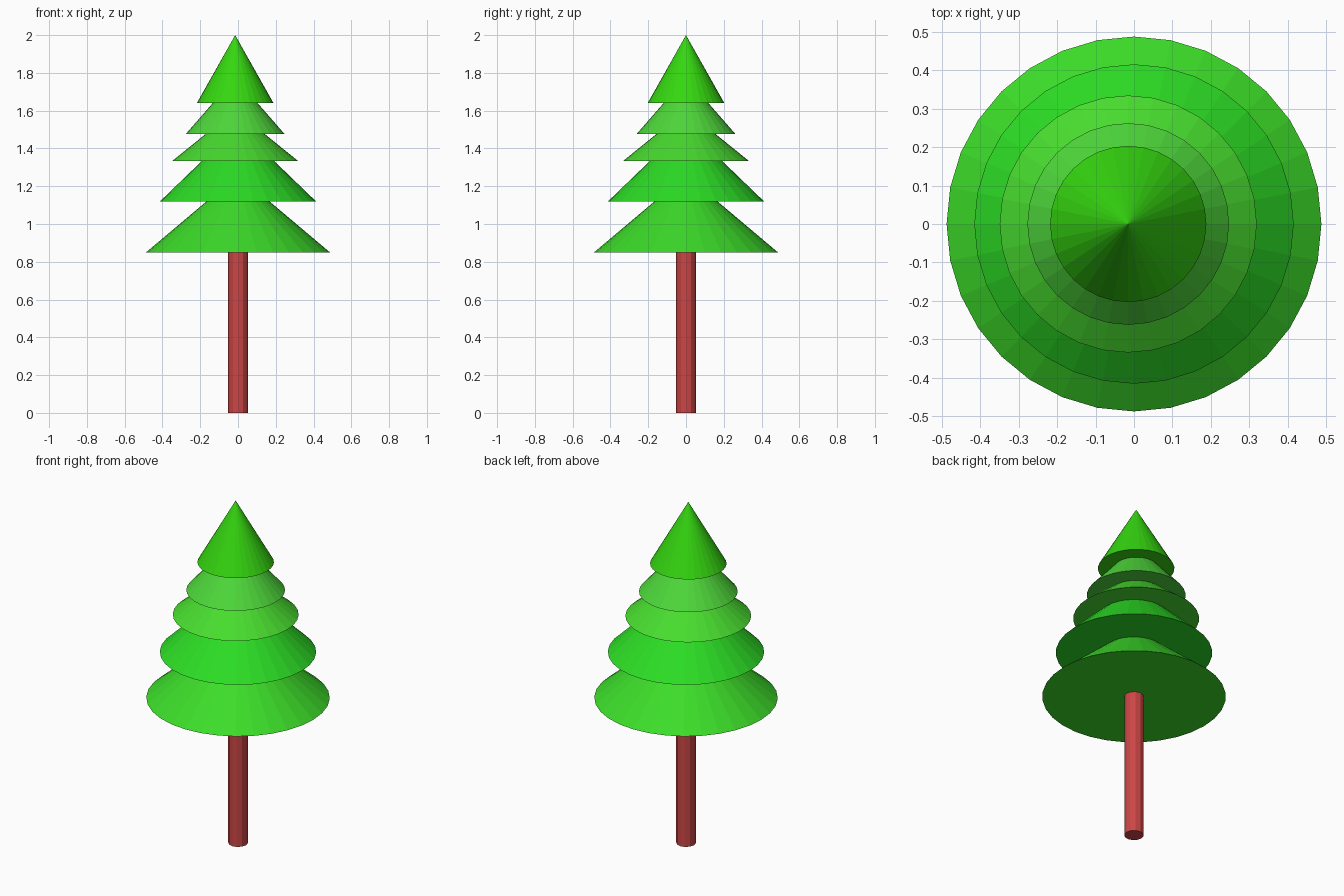
import bpy

if "Cube" in bpy.data.objects:
    bpy.data.objects.remove(bpy.data.objects["Cube"])


def material(name, rgb):
    mat = bpy.data.materials.new(name)
    mat.diffuse_color = (*rgb, 1.0)
    mat.use_nodes = True
    mat.node_tree.nodes["Principled BSDF"].inputs["Base Color"].default_value = mat.diffuse_color
    return mat


# Trunk, its top tucked inside the lowest tier
bottom, top = 0.0, 0.90
bpy.ops.mesh.primitive_cylinder_add(vertices=12, radius=0.052, depth=top - bottom,
                                    location=(0, 0, (top + bottom) / 2))
trunk = bpy.context.object
trunk.name = "trunk"
trunk.data.materials.append(material("bark_red", (0.60, 0.06, 0.06)))

# Foliage tiers from bottom to top: x centre, base z, radius, height, colour
TIERS = [
    (0.0, 0.85, 0.487, 0.41, (0.045, 0.72, 0.022)),
    (0.0, 1.118, 0.415, 0.40, (0.025, 0.72, 0.018)),
    (-0.015, 1.333, 0.334, 0.27, (0.065, 0.72, 0.028)),
    (-0.015, 1.476, 0.262, 0.30, (0.075, 0.68, 0.042)),
    (-0.015, 1.64, 0.203, 0.36, (0.035, 0.68, 0.005)),
]
for i, (x, z, radius, height, rgb) in enumerate(TIERS, 1):
    bpy.ops.mesh.primitive_cone_add(vertices=32, radius1=radius, radius2=0, depth=height,
                                    location=(x, 0, z + height / 2))
    tier = bpy.context.object
    tier.name = f"foliage_tier_{i}"
    tier.data.materials.append(material(f"foliage_green_{i}", rgb))
